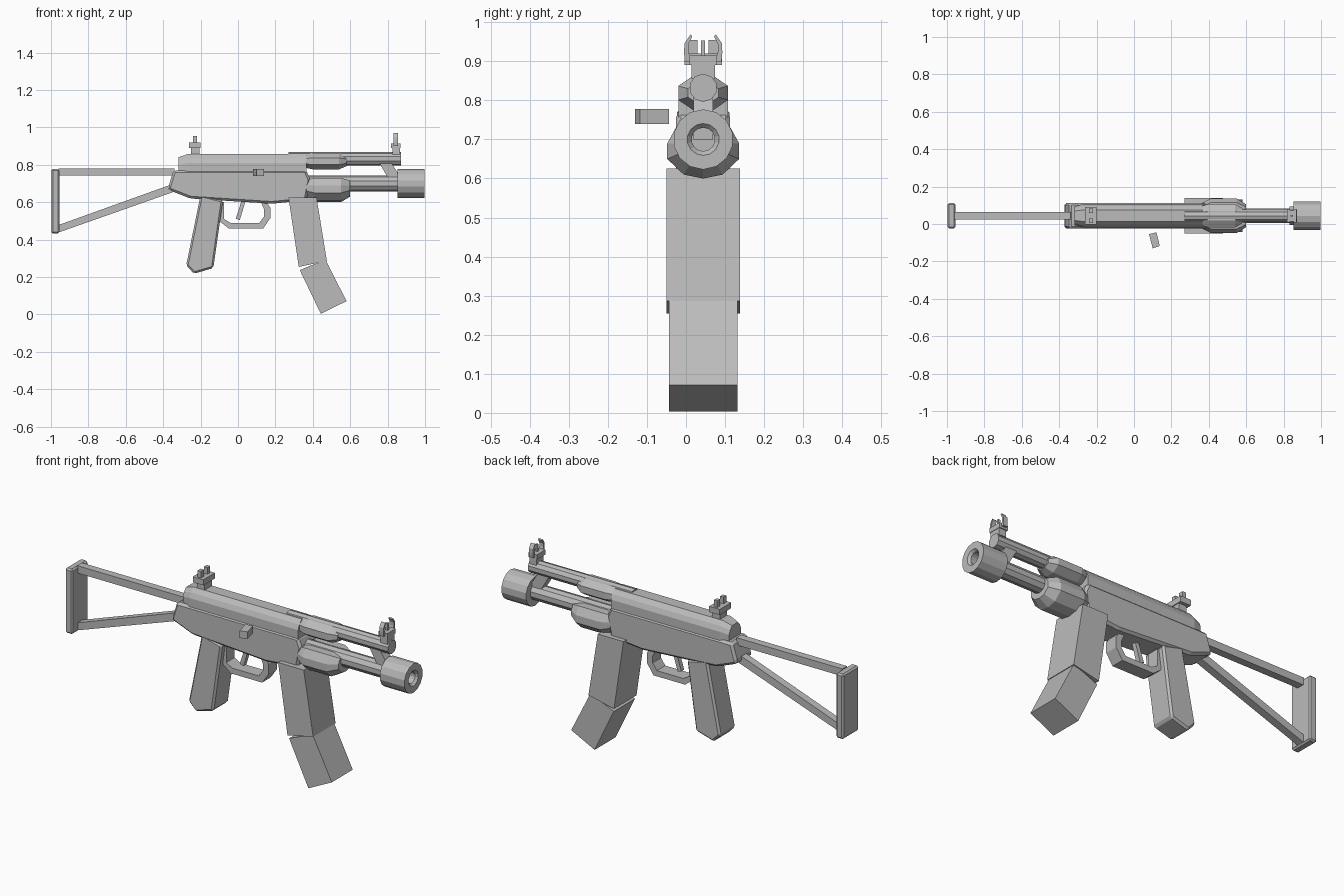
import bpy, bmesh, math
from mathutils import Vector

CY = 0.044  # centre plane of the model
grey = bpy.data.materials.new("metal_grey")
grey.diffuse_color = (0.5, 0.5, 0.5, 1)


def finish(name, bm, bevel=0):
    bmesh.ops.recalc_face_normals(bm, faces=bm.faces)
    if bevel:
        edges = [e for e in bm.edges if e.calc_face_angle(0) > 0.3]
        bmesh.ops.bevel(bm, geom=edges, offset=bevel, segments=1, affect='EDGES')
    me = bpy.data.meshes.new(name)
    bm.to_mesh(me)
    bm.free()
    me.materials.append(grey)
    ob = bpy.data.objects.new(name, me)
    bpy.context.collection.objects.link(ob)
    return ob


def loft(name, rings, bevel=0, closed=False):
    """Skin equal-length rings of points; cap the ends unless closed."""
    bm = bmesh.new()
    vs = [[bm.verts.new(p) for p in r] for r in rings]
    n = len(vs[0])
    pairs = list(zip(vs, vs[1:]))
    if closed:
        pairs.append((vs[-1], vs[0]))
    for a, b in pairs:
        for i in range(n):
            j = (i + 1) % n
            bm.faces.new((a[i], a[j], b[j], b[i]))
    if not closed:
        bm.faces.new(vs[0])
        bm.faces.new(vs[-1])
    return finish(name, bm, bevel)


def plate(name, profile, half, bevel=0, cy=CY):
    """Extrude an xz profile across y."""
    return loft(name, [[(x, cy + s * half, z) for x, z in profile] for s in (-1, 1)], bevel)


def box(name, x0, x1, y0, y1, z0, z1, bevel=0):
    return plate(name, [(x0, z0), (x1, z0), (x1, z1), (x0, z1)],
                 (y1 - y0) / 2, bevel, (y0 + y1) / 2)


def lathe(name, stations, z, sides, squash=1, closed=False):
    """Turn (x, radius) stations around a lengthwise axis at height z."""
    rings = []
    for x, r in stations:
        rings.append([(x, CY + r * math.cos(a), z + r * squash * math.sin(a))
                      for a in [2 * math.pi * (i + 0.5) / sides for i in range(sides)]])
    return loft(name, rings, closed=closed)


# Receiver: broad lower shell and tapered top cover
plate("lower_receiver", [(-0.373, 0.68), (-0.345, 0.77), (0.365, 0.77), (0.387, 0.72),
                         (0.365, 0.61), (0.18, 0.592), (-0.255, 0.62), (-0.37, 0.665)],
      0.069, 0.012)
cover = [(-1, 0.74), (1, 0.74), (1, 0.81), (0.82, 0.835), (0.5, 0.857),
         (-0.5, 0.857), (-0.82, 0.835), (-1, 0.81)]
loft("top_cover", [[(x, CY + y * w, 0.74 + (z - 0.74) * h) for y, z in cover]
                   for x, w, h in ((-0.318, 0.05, 0.86), (-0.27, 0.063, 1), (0.365, 0.063, 1))])

# Upper tube with its sleeve and handguard
lathe("upper_tube", [(0.27, 0.036), (0.872, 0.036)], 0.832, 10)
lathe("upper_handguard", [(0.35, 0.052), (0.40, 0.069), (0.54, 0.069), (0.58, 0.042)],
      0.819, 8, 0.68)

# Barrel, lower handguard and hollow muzzle
lathe("barrel", [(0.3, 0.042), (0.86, 0.042)], 0.70, 10)
guard = [(0.07, 0.04), (0.092, 0), (0.092, -0.04), (0.05, -0.08), (0, -0.09),
         (-0.05, -0.08), (-0.092, -0.04), (-0.092, 0), (-0.07, 0.04)]
loft("lower_handguard", [[(x, CY + y * s, 0.69 + z * s) for y, z in guard]
                         for x, s in ((0.365, 0.75), (0.41, 1), (0.55, 1), (0.60, 0.66))])
lathe("muzzle", [(0.853, 0.077), (0.997, 0.077), (0.997, 0.041), (0.985, 0.03),
                 (0.90, 0.03), (0.853, 0.03)], 0.70, 14, closed=True)
plate("front_strut", [(0.755, 0.81), (0.82, 0.81), (0.865, 0.74), (0.865, 0.70), (0.82, 0.70)], 0.025)

# Folding stock
box("butt_plate", -0.998, -0.955, CY - 0.067, CY + 0.067, 0.433, 0.777, 0.008)
box("stock_top_bar", -0.96, -0.34, CY - 0.02, CY + 0.02, 0.742, 0.781)
plate("stock_lower_bar", [(-0.96, 0.438), (-0.35, 0.653), (-0.35, 0.697), (-0.96, 0.478)], 0.02)

# Grip and two-part magazine
plate("grip", [(-0.20, 0.64), (-0.08, 0.61), (-0.132, 0.248), (-0.235, 0.218), (-0.277, 0.262)],
      0.067, 0.01)
plate("magazine_upper", [(0.27, 0.625), (0.42, 0.625), (0.475, 0.287), (0.39, 0.268),
                         (0.325, 0.254)], 0.094)
plate("magazine_lower", [(0.47, 0.29), (0.58, 0.071), (0.443, 0.003), (0.33, 0.237),
                         (0.39, 0.262)], 0.088)

# Trigger guard as a bent strip, with the trigger inside
outer = [(-0.095, 0.60), (-0.095, 0.495), (-0.05, 0.46), (0.135, 0.46), (0.173, 0.515), (0.173, 0.57), (0.15, 0.605)]
inner = [(-0.075, 0.60), (-0.075, 0.51), (-0.04, 0.49), (0.115, 0.49), (0.14, 0.525), (0.14, 0.56), (0.12, 0.605)]
loft("trigger_guard", [[(a[0], CY - 0.035, a[1]), (a[0], CY + 0.035, a[1]),
                        (b[0], CY + 0.035, b[1]), (b[0], CY - 0.035, b[1])]
                       for a, b in zip(outer, inner)])
plate("trigger", [(-0.012, 0.512), (0.01, 0.505), (0.04, 0.605), (0.018, 0.605)], 0.012)

# Side charging handle, angled in plan
handle = [(0.08, -0.054), (0.12, -0.044), (0.138, -0.118), (0.10, -0.13)]
loft("charging_handle", [[(x, y, z) for x, y in handle] for z in (0.74, 0.778)])

# Rear sight
box("rear_sight_base", -0.25, -0.205, CY - 0.03, CY + 0.03, 0.85, 0.893)
box("rear_sight_bar", -0.262, -0.2, CY - 0.048, CY + 0.048, 0.89, 0.92)
for s in (-1, 1):
    c = CY + s * 0.026
    box("rear_sight_post", -0.24, -0.22, c - 0.012, c + 0.012, 0.918, 0.955)

# Front sight: base, bar, centre post and curved ears
box("front_sight_base", 0.825, 0.866, CY - 0.03, CY + 0.03, 0.855, 0.895)
box("front_sight_bar", 0.818, 0.868, CY - 0.035, CY + 0.035, 0.89, 0.915)
box("front_sight_post", 0.837, 0.849, CY - 0.005, CY + 0.005, 0.91, 0.953)
arc = [(0.030, 0.047, 0.90, 0.90), (0.038, 0.049, 0.925, 0.922),
       (0.038, 0.048, 0.943, 0.946), (0.028, 0.032, 0.963, 0.969)]
for s in (-1, 1):
    loft("front_sight_ear", [[(0.831, CY + s * a, za), (0.855, CY + s * a, za),
                              (0.855, CY + s * b, zb), (0.831, CY + s * b, zb)]
                             for a, b, za, zb in arc])
